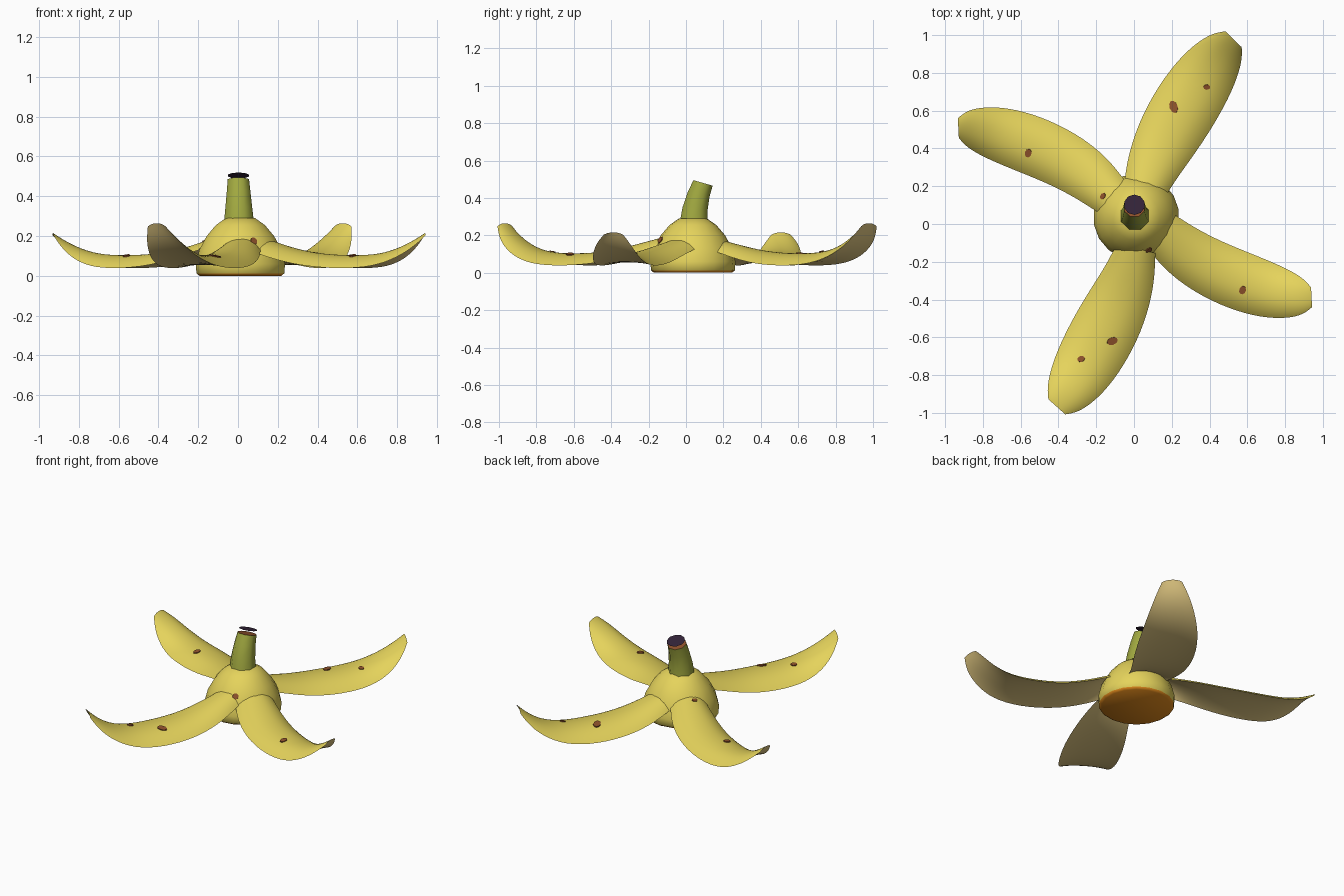
import bpy, bmesh, math
from mathutils import Vector, Matrix

if "Cube" in bpy.data.objects:
    bpy.data.objects.remove(bpy.data.objects["Cube"])


def material(name, srgb):
    m = bpy.data.materials.new(name)
    lin = [c / 12.92 if c <= 0.04045 else ((c + 0.055) / 1.055) ** 2.4 for c in srgb]
    m.diffuse_color = (*lin, 1)
    m.use_nodes = True
    m.node_tree.nodes["Principled BSDF"].inputs["Base Color"].default_value = m.diffuse_color
    return m


YELLOW = material("peel yellow", (0.90, 0.83, 0.36))
CREAM = material("inner cream", (0.90, 0.80, 0.52))
GREEN = material("stem green", (0.63, 0.66, 0.25))
BROWN = material("spot brown", (0.56, 0.32, 0.17))
ORANGE = material("base orange", (0.90, 0.55, 0.11))
DARK = material("cap dark", (0.20, 0.14, 0.22))


def make(name, bm, mats, smooth=None):
    me = bpy.data.meshes.new(name)
    bm.to_mesh(me)
    bm.free()
    ob = bpy.data.objects.new(name, me)
    bpy.context.collection.objects.link(ob)
    for m in mats:
        me.materials.append(m)
    if smooth:
        bpy.ops.object.select_all(action='DESELECT')
        ob.select_set(True)
        bpy.context.view_layer.objects.active = ob
        bpy.ops.object.shade_smooth_by_angle(angle=math.radians(smooth))
    return ob


def loft(rings, sides):
    """Closed tube through rings of (centre, radius, tilt towards +y)."""
    bm = bmesh.new()
    loops = []
    for c, r, tilt in rings:
        rot = Matrix.Rotation(-math.radians(tilt), 3, 'X')
        loops.append([bm.verts.new(Vector(c) + rot @ Vector(
            (r * math.cos(a), r * math.sin(a), 0)))
            for a in (math.tau * (k + 0.5) / sides for k in range(sides))])
    for lo, hi in zip(loops, loops[1:]):
        for k in range(sides):
            n = (k + 1) % sides
            bm.faces.new((lo[k], lo[n], hi[n], hi[k]))
    if len(loops) > 1:
        bm.faces.new(loops[0][::-1])
    bm.faces.new(loops[-1])
    bm.normal_update()
    return bm


# Domed centre with an orange underside
profile = [(0.208, 0.0), (0.224, 0.012), (0.228, 0.06), (0.210, 0.13),
           (0.172, 0.20), (0.125, 0.255), (0.075, 0.29)]
bm = loft([((0.012, 0.037, z), r, 0) for r, z in profile], 18)
for f in bm.faces:
    f.material_index = int(f.calc_center_median().z < 0.012)
make("peel_crown", bm, [YELLOW, ORANGE], 50)

# Bent eight-sided stem with a brown cut end
bm = loft([((0.005, 0.042, 0.27), 0.081, 0), ((0.004, 0.048, 0.34), 0.073, 7),
           ((0.003, 0.068, 0.42), 0.064, 13), ((0.002, 0.091, 0.48), 0.058, 16)], 8)
for f in bm.faces:
    f.material_index = int(f.calc_center_median().z > 0.47)
make("stem", bm, [GREEN, BROWN], 60)

# Paper-thin dark disc just above the stem
make("stem_cap", loft([((0.002, 0.102, 0.504), 0.056, 16)], 10), [DARK])

# Petal rows: x, y, half width, ridge height, edge height
LONG = [(0.045, 0.14, 0.105, 0.19, 0.13), (0.085, 0.27, 0.135, 0.155, 0.09),
        (0.155, 0.42, 0.165, 0.115, 0.05), (0.252, 0.59, 0.18, 0.104, 0.035),
        (0.36, 0.76, 0.17, 0.11, 0.045), (0.44, 0.875, 0.14, 0.16, 0.10),
        (0.495, 0.945, 0.102, 0.225, 0.175), (0.527, 0.978, 0.06, 0.265, 0.248)]
SHORT = [(-0.12, 0.145, 0.11, 0.19, 0.13), (-0.23, 0.25, 0.137, 0.15, 0.09),
         (-0.375, 0.345, 0.152, 0.115, 0.05), (-0.555, 0.425, 0.158, 0.104, 0.035),
         (-0.71, 0.475, 0.147, 0.11, 0.045), (-0.82, 0.50, 0.122, 0.15, 0.095),
         (-0.89, 0.51, 0.092, 0.19, 0.155), (-0.93, 0.508, 0.052, 0.216, 0.203)]
ACROSS = (-1, -0.8, -0.45, 0, 0.45, 0.8, 1)


def petal(name, rows):
    """Arched peel on top, flatter cream face below, meeting at a sharp rim."""
    bm = bmesh.new()
    top, low = [], []
    for i, (x, y, hw, ridge, edge) in enumerate(rows):
        a, b = rows[max(i - 1, 0)], rows[min(i + 1, len(rows) - 1)]
        t = Vector((b[0] - a[0], b[1] - a[1])).normalized()

        def point(v, k):
            return bm.verts.new((x + t.y * hw * v, y - t.x * hw * v,
                                 edge + k * (ridge - edge) * (1 - abs(v) ** 2.5)))
        row = [point(v, 1) for v in ACROSS]
        end = i in (0, len(rows) - 1)
        top.append(row)
        low.append(row if end else [row[0]] + [point(v, 0.25) for v in ACROSS[1:-1]] + [row[-1]])
    for i in range(len(rows) - 1):
        for j in range(6):
            bm.faces.new((top[i][j], top[i][j + 1], top[i + 1][j + 1], top[i + 1][j]))
            f = bm.faces.new((low[i][j], low[i + 1][j], low[i + 1][j + 1], low[i][j + 1]))
            f.material_index = 1
    crease = bm.edges.layers.float.new("crease_edge")
    for f in bm.faces:
        f.smooth = True
    for e in bm.edges:
        if len({f.material_index for f in e.link_faces}) > 1:
            e[crease] = 1
            e.smooth = False
    ob = make(name, bm, [YELLOW, CREAM])
    sub = ob.modifiers.new("Smooth", 'SUBSURF')
    sub.levels = sub.render_levels = 2


def half_turn(rows, sx, sy, skew=0):
    return [(sx - r[0] + skew * (sy - r[1]), sy - r[1], *r[2:]) for r in rows]


petal("petal_back", LONG)
petal("petal_front", half_turn(LONG, 0.046, 0.01, -0.075))
petal("petal_left", SHORT)
petal("petal_right", half_turn(SHORT, 0.01, 0.12))

# Brown spots laid on the surface: x, y, half width, half length, turn
bpy.context.view_layer.update()
dg = bpy.context.evaluated_depsgraph_get()
SPOTS = [(0.21, 0.62, 0.022, 0.034, 20), (0.385, 0.725, 0.018, 0.014, 0),
         (-0.56, 0.375, 0.018, 0.023, -20), (-0.165, 0.147, 0.013, 0.018, -30),
         (0.575, -0.35, 0.018, 0.023, -20), (0.078, -0.137, 0.018, 0.02, 0),
         (-0.115, -0.62, 0.03, 0.02, 20), (-0.28, -0.715, 0.02, 0.016, 20)]
placed = []
for x, y, *size in SPOTS:
    hit, loc, nor, *_ = bpy.context.scene.ray_cast(dg, Vector((x, y, 1)), Vector((0, 0, -1)))
    if hit:
        placed.append((loc, nor, size))
for i, (loc, nor, (w, l, turn)) in enumerate(placed):
    bm = loft([((0, 0, -0.002), 1, 0), ((0, 0, 0.005), 1, 0)], 9)
    bm.transform(Matrix.Translation(loc)
                 @ Vector((0, 0, 1)).rotation_difference(nor).to_matrix().to_4x4()
                 @ Matrix.Rotation(math.radians(turn), 4, 'Z')
                 @ Matrix.Diagonal((w, l, 1, 1)))
    make(f"spot_{i + 1}", bm, [BROWN])
